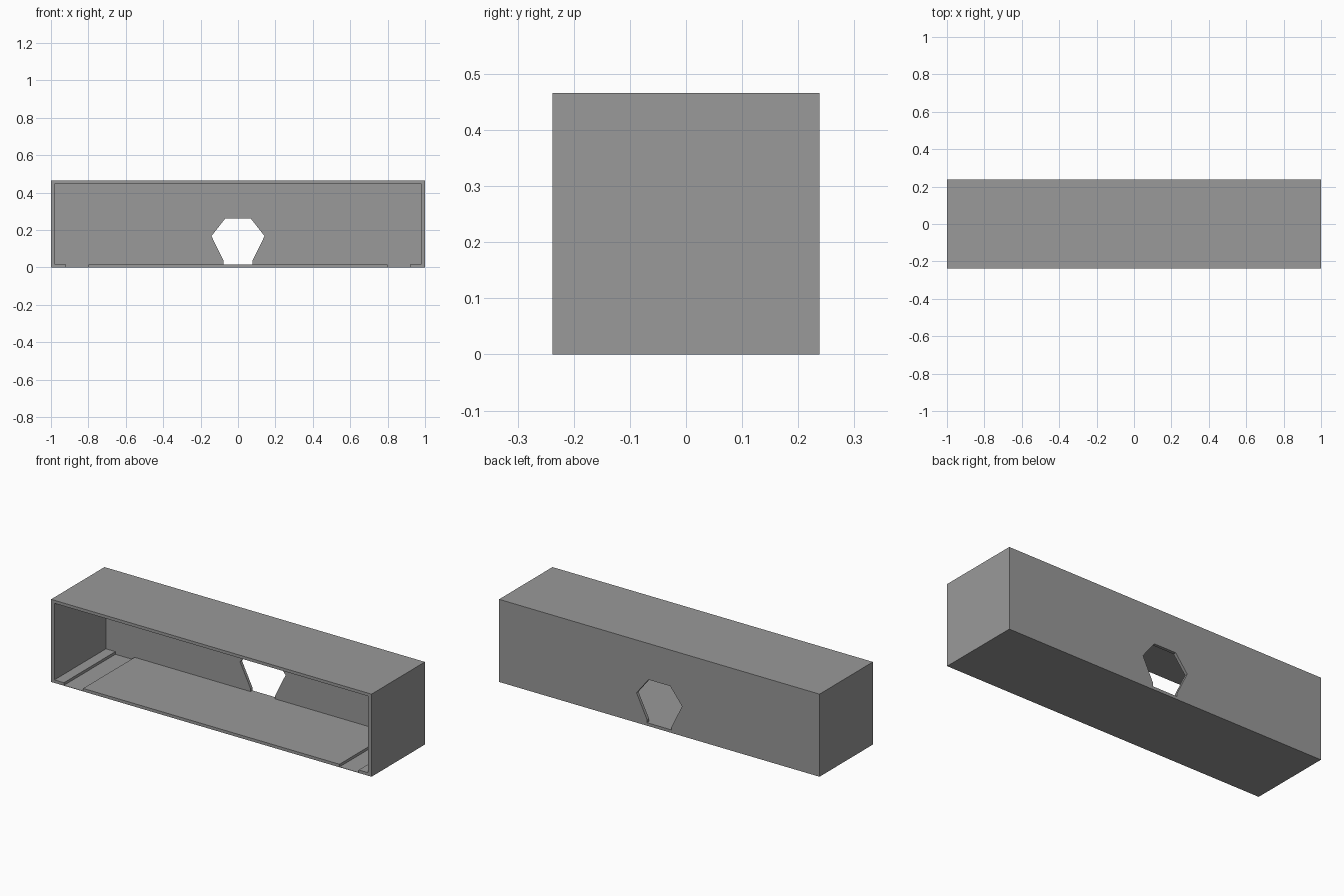
import bpy, bmesh

if "Cube" in bpy.data.objects:
    bpy.data.objects.remove(bpy.data.objects["Cube"])

W, D, H = 1.0, 0.238, 0.466   # half width, half depth, height
T, SIDE = 0.017, 0.021        # wall thickness, side wall thickness


def prism(name, profile, y0, y1):
    """Extrude an x-z outline along y."""
    bm = bmesh.new()
    face = bm.faces.new([bm.verts.new((x, y0, z)) for x, z in profile])
    new = bmesh.ops.extrude_face_region(bm, geom=[face])["geom"]
    moved = [v for v in new if isinstance(v, bmesh.types.BMVert)]
    bmesh.ops.translate(bm, verts=moved, vec=(0, y1 - y0, 0))
    bmesh.ops.recalc_face_normals(bm, faces=bm.faces)
    mesh = bpy.data.meshes.new(name)
    bm.to_mesh(mesh)
    bm.free()
    ob = bpy.data.objects.new(name, mesh)
    bpy.context.collection.objects.link(ob)
    return ob


def mirrored(half):
    """Complete a right-half outline with its mirror image."""
    return half + [(-x, z) for x, z in reversed(half)]


def cut(target, cutter):
    mod = target.modifiers.new(cutter.name, 'BOOLEAN')
    mod.operation = 'DIFFERENCE'
    mod.solver = 'EXACT'
    mod.object = cutter
    bpy.context.view_layer.objects.active = target
    bpy.ops.object.modifier_apply(modifier=mod.name)
    bpy.data.objects.remove(cutter)


# Outer box
box = prism("box_shell", mirrored([(W, 0), (W, H)]), -D, D)

# Front-open cavity, with a shallow groove in the floor near each end
groove_z = 0.002
cavity = mirrored([(0.8, T), (0.8, groove_z), (0.92, groove_z), (0.92, T),
                   (W - SIDE, T), (W - SIDE, H - T)])
cut(box, prism("cavity_cutter", cavity, -D - 0.1, D - T))

# Six-sided opening with a short straight foot in the back wall
opening = mirrored([(0.077, T), (0.077, 0.035), (0.142, 0.168), (0.068, 0.262)])
cut(box, prism("opening_cutter", opening, D - 2 * T, D + 0.1))

# Dark grey finish
grey = bpy.data.materials.new("dark_grey")
grey.diffuse_color = (0.32, 0.32, 0.32, 1)
grey.use_nodes = True
grey.node_tree.nodes["Principled BSDF"].inputs["Base Color"].default_value = grey.diffuse_color
box.data.materials.clear()
box.data.materials.append(grey)
for poly in box.data.polygons:
    poly.material_index = 0
